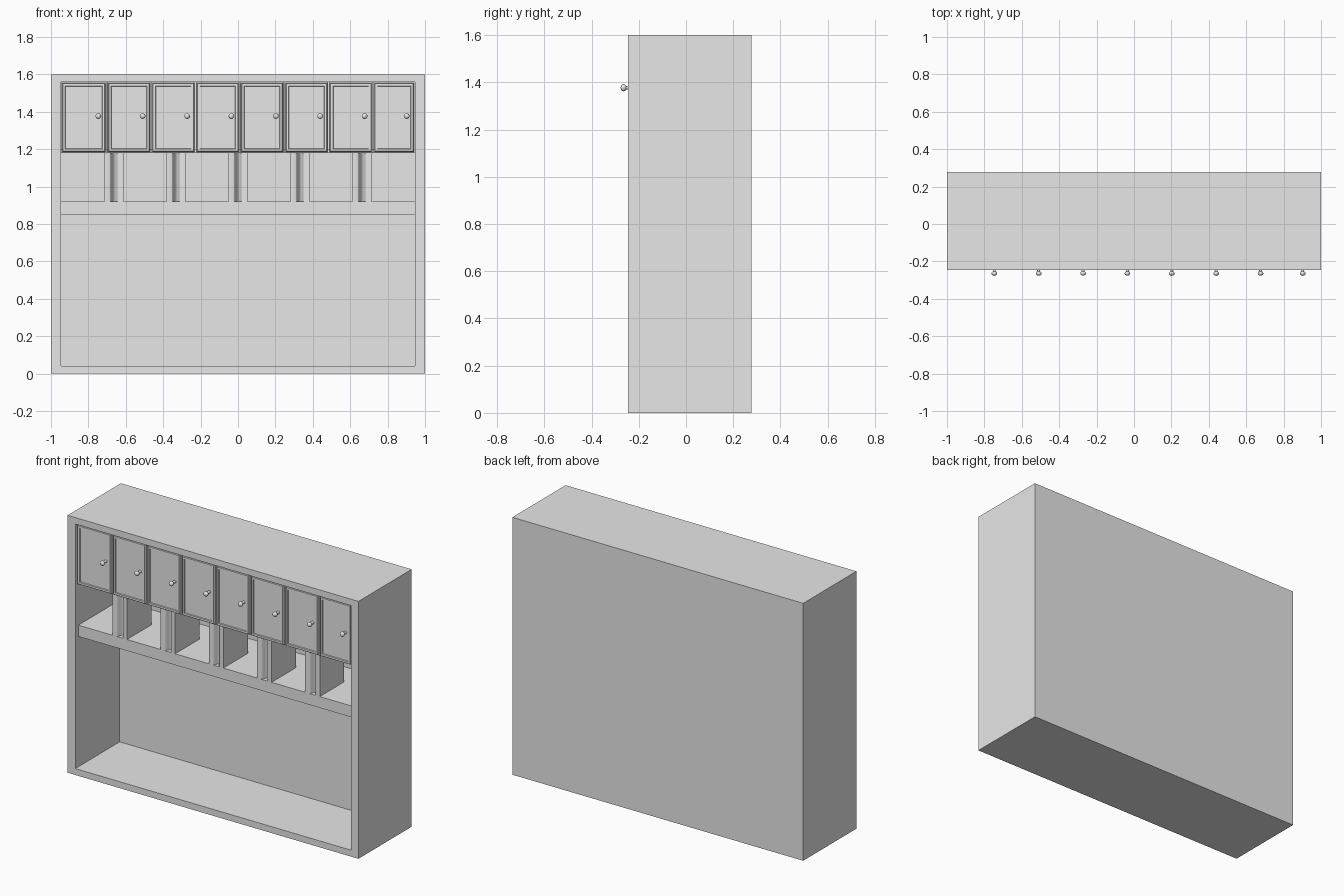
import bpy, bmesh, math
from mathutils import Matrix

default = bpy.data.objects.get("Cube")
if default:
    bpy.data.objects.remove(default, do_unlink=True)

grey = bpy.data.materials.new("plain grey")
grey.use_nodes = True
COLOUR = (0.8, 0.8, 0.8, 1)
grey.diffuse_color = COLOUR
grey.node_tree.nodes["Principled BSDF"].inputs["Base Color"].default_value = COLOUR

FRONT, BACK, BACK_WALL = -0.245, 0.277, 0.19
INNER_X, INNER_LOW, INNER_HIGH = 0.947, 0.04, 1.56
SHELF_FRONT, SHELF_TOP, DOOR_LOW = -0.215, 0.92, 1.18


def finish(name, bm, smooth=False):
    bmesh.ops.recalc_face_normals(bm, faces=bm.faces)
    mesh = bpy.data.meshes.new(name)
    bm.to_mesh(mesh)
    bm.free()
    mesh.materials.append(grey)
    obj = bpy.data.objects.new(name, mesh)
    bpy.context.collection.objects.link(obj)
    if smooth:
        bpy.ops.object.select_all(action='DESELECT')
        obj.select_set(True)
        bpy.context.view_layer.objects.active = obj
        bpy.ops.object.shade_smooth_by_angle(angle=math.radians(40))
    return obj


def loft(name, rings, smooth=False):
    """Join equal loops of points and cap both ends."""
    bm = bmesh.new()
    loops = [[bm.verts.new(p) for p in ring] for ring in rings]
    for a, b in zip(loops, loops[1:]):
        for i in range(len(a)):
            j = (i + 1) % len(a)
            bm.faces.new((a[i], a[j], b[j], b[i]))
    bm.faces.new(loops[0])
    bm.faces.new(loops[-1])
    return finish(name, bm, smooth)


def rect(x0, x1, z0, z1, y, inset=0):
    x0, x1, z0, z1 = x0 + inset, x1 - inset, z0 + inset, z1 - inset
    return [(x0, y, z0), (x1, y, z0), (x1, y, z1), (x0, y, z1)]


def box(name, x0, x1, y0, y1, z0, z1):
    return loft(name, [rect(x0, x1, z0, z1, y) for y in (y0, y1)])


# Outer case, open at the front
outer = (-1, 1, 0, 1.6)
inner = (-INNER_X, INNER_X, INNER_LOW, INNER_HIGH)
loft("case", [rect(*outer, BACK), rect(*outer, FRONT),
              rect(*inner, FRONT), rect(*inner, BACK_WALL)])

# Shelf and the floor of the upper cupboards
box("shelf", -INNER_X, INNER_X, SHELF_FRONT, BACK_WALL, 0.85, SHELF_TOP)
box("cupboard_floor", -INNER_X, INNER_X, -0.2, BACK_WALL, DOOR_LOW, 1.2)

# Dividers with a rounded groove down the front edge
half = 0.05
for n in range(5):
    cx = (n - 2) * 0.3315
    profile = [(-half, 0.025), (-half, SHELF_FRONT)]
    for i in range(17):
        t = i / 8 - 1
        depth = 0.035 * (1 + math.cos(math.pi * t)) / 2
        profile.append((t * 0.024, SHELF_FRONT + depth))
    profile += [(half, SHELF_FRONT), (half, 0.025)]
    loft(f"divider_{n + 1}", [[(cx + x, y, z) for x, y in profile]
                              for z in (SHELF_TOP, DOOR_LOW)], smooth=True)

# Panelled doors, each with a round knob
edges = [-INNER_X] + [-0.702 + 0.2373 * i for i in range(7)] + [INNER_X]
door_steps = [(0, -0.2), (0, -0.224), (0.005, -0.224), (0.009, -0.238),
              (0.021, -0.238), (0.023, -0.232)]
KNOB_Z = 1.377
for n, (left, right) in enumerate(zip(edges, edges[1:])):
    area = (left + 0.002, right - 0.002, DOOR_LOW, INNER_HIGH - 0.001)
    loft(f"door_{n + 1}", [rect(*area, y, inset) for inset, y in door_steps])

    bm = bmesh.new()
    knob_x = right - 0.045
    bmesh.ops.create_uvsphere(
        bm, u_segments=16, v_segments=10, radius=0.015,
        matrix=Matrix.Translation((knob_x, -0.264, KNOB_Z)) @ Matrix.Diagonal((1, 0.85, 1, 1)))
    bmesh.ops.create_cone(
        bm, cap_ends=True, segments=16, radius1=0.009, radius2=0.007, depth=0.03,
        matrix=Matrix.Translation((knob_x, -0.244, KNOB_Z)) @ Matrix.Rotation(math.pi / 2, 4, 'X'))
    finish(f"knob_{n + 1}", bm, smooth=True)
